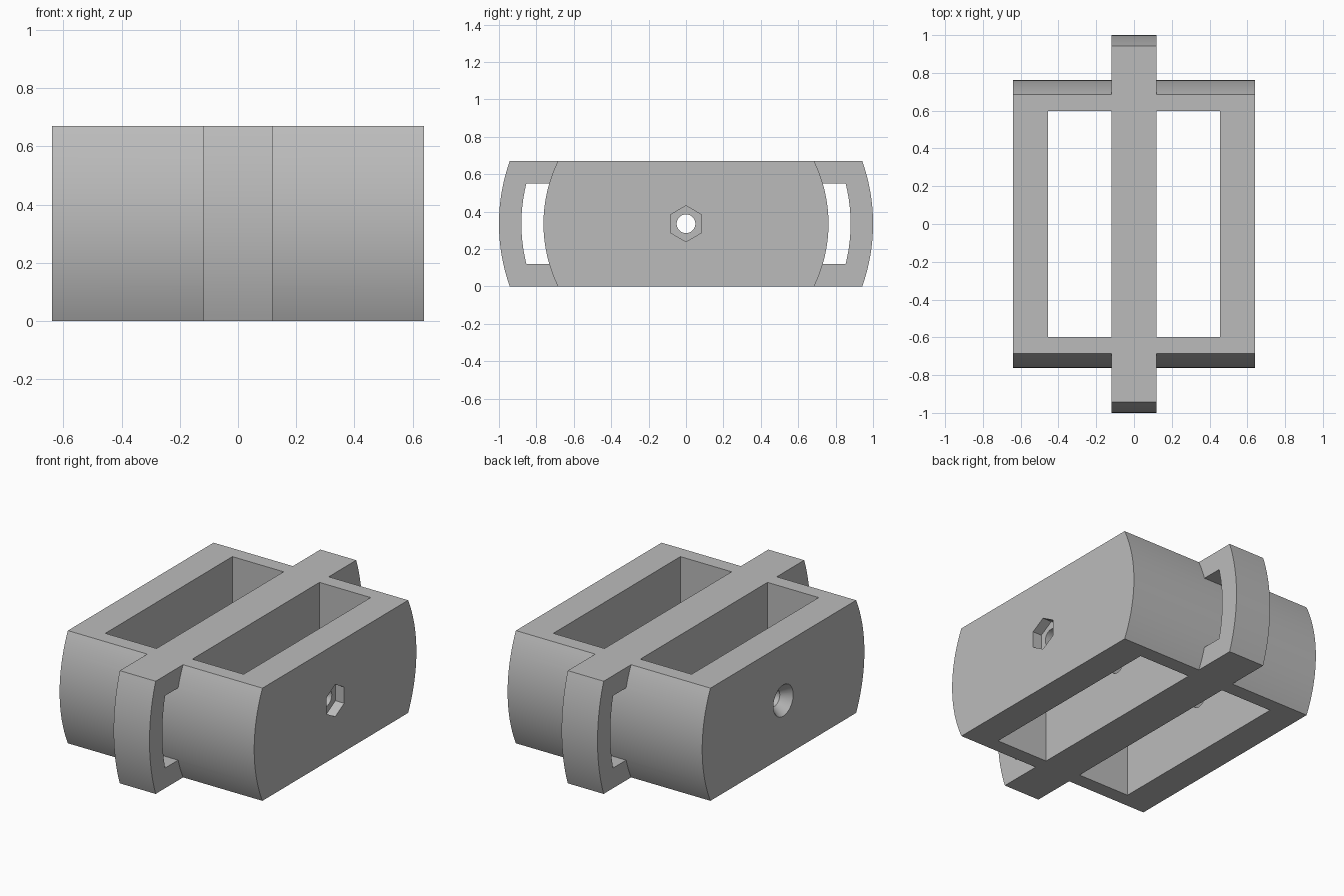
import bpy, bmesh, math
from mathutils import Matrix, Vector

HEIGHT = 0.67
MID = HEIGHT / 2
BODY_R, TAB_R, SLOT_R = 0.762, 1.0, 0.88
BODY_X, BAR_X, WINDOW_X, WINDOW_Y = 0.64, 0.118, 0.455, 0.597
HOLE_R, SINK_R, HEX_R, SINK_DEPTH = 0.05, 0.093, 0.096, 0.058

old = bpy.data.objects.get("Cube")
if old:
    bpy.data.objects.remove(old, do_unlink=True)

grey = bpy.data.materials.new("plain grey")
grey.use_nodes = True
COLOUR = (0.5, 0.5, 0.5, 1)
grey.diffuse_color = COLOUR
grey.node_tree.nodes["Principled BSDF"].inputs["Base Color"].default_value = COLOUR


def make(name, bm):
    bmesh.ops.recalc_face_normals(bm, faces=bm.faces)
    mesh = bpy.data.meshes.new(name)
    bm.to_mesh(mesh)
    bm.free()
    mesh.materials.append(grey)
    obj = bpy.data.objects.new(name, mesh)
    bpy.context.collection.objects.link(obj)
    return obj


def arc(radius, half, side, steps=32):
    """Points (y, z) of an end arc, bottom to top, centred on the model."""
    top = math.asin(half / radius)
    angles = [top * (2 * i / steps - 1) for i in range(steps + 1)]
    return [(side * radius * math.cos(a), MID + radius * math.sin(a)) for a in angles]


def slab(name, outline, x0, x1):
    """Extrude a (y, z) outline along x."""
    bm = bmesh.new()
    face = bm.faces.new([bm.verts.new((x0, y, z)) for y, z in outline])
    grown = bmesh.ops.extrude_face_region(bm, geom=[face])["geom"]
    bmesh.ops.translate(bm, vec=Vector((x1 - x0, 0, 0)),
                        verts=[v for v in grown if isinstance(v, bmesh.types.BMVert)])
    return make(name, bm)


def rounded_slab(name, radius, half_x):
    outline = arc(radius, MID, 1) + arc(radius, MID, -1)[::-1]
    return slab(name, outline, -half_x, half_x)


def peg(name, sides, r0, r1, x0, x1):
    """Prism or cone along x with a corner pointing up."""
    bm = bmesh.new()
    bmesh.ops.create_cone(bm, cap_ends=True, segments=sides, radius1=r0, radius2=r1, depth=x1 - x0)
    for v in bm.verts:
        v.co = Vector(((x0 + x1) / 2 + v.co.z, v.co.x, v.co.y))
    if sides == 6:
        points_up = max(v.co.z for v in bm.verts) > r0 * 0.95
        if not points_up:
            bmesh.ops.rotate(bm, verts=bm.verts, cent=(0, 0, 0),
                             matrix=Matrix.Rotation(math.pi / 6, 3, "X"))
    bmesh.ops.translate(bm, verts=bm.verts, vec=(0, 0, MID))
    return make(name, bm)


def combine(target, tool, operation):
    mod = target.modifiers.new(operation.title(), "BOOLEAN")
    mod.operation, mod.solver, mod.object = operation, "EXACT", tool
    bpy.context.view_layer.objects.active = target
    bpy.ops.object.modifier_apply(modifier=mod.name)
    bpy.data.objects.remove(tool, do_unlink=True)


# Wide body with two open windows
body = rounded_slab("frame_block", BODY_R, BODY_X)
for side in (-1, 1):
    bm = bmesh.new()
    bmesh.ops.create_cube(bm, size=1)
    bmesh.ops.scale(bm, verts=bm.verts, vec=(WINDOW_X - BAR_X, 2 * WINDOW_Y, 2))
    bmesh.ops.translate(bm, verts=bm.verts, vec=(side * (WINDOW_X + BAR_X) / 2, 0, MID))
    combine(body, make("window_cutter", bm), "DIFFERENCE")

# Central bar with a slotted loop at each end
bar = rounded_slab("centre_bar", TAB_R, BAR_X)
for side in (-1, 1):
    outline = arc(SLOT_R, 0.215, side) + arc(BODY_R - 0.03, 0.215, side)[::-1]
    combine(bar, slab("slot_cutter", outline, -0.3, 0.3), "DIFFERENCE")
combine(body, bar, "UNION")

# Cross bolt hole, nut pocket on the left side, countersink on the right
combine(body, peg("bolt_cutter", 48, HOLE_R, HOLE_R, -1, 1), "DIFFERENCE")
combine(body, peg("nut_cutter", 6, HEX_R, HEX_R, BODY_X - SINK_DEPTH, 1), "DIFFERENCE")
slope = (SINK_R - HOLE_R) / SINK_DEPTH
combine(body, peg("countersink_cutter", 48, SINK_R + 0.1 * slope, HOLE_R,
                  -BODY_X - 0.1, -BODY_X + SINK_DEPTH), "DIFFERENCE")

# Smooth curved faces, crisp edges
bpy.ops.object.select_all(action="DESELECT")
body.select_set(True)
bpy.context.view_layer.objects.active = body
bpy.ops.object.shade_smooth_by_angle(angle=math.radians(25))
